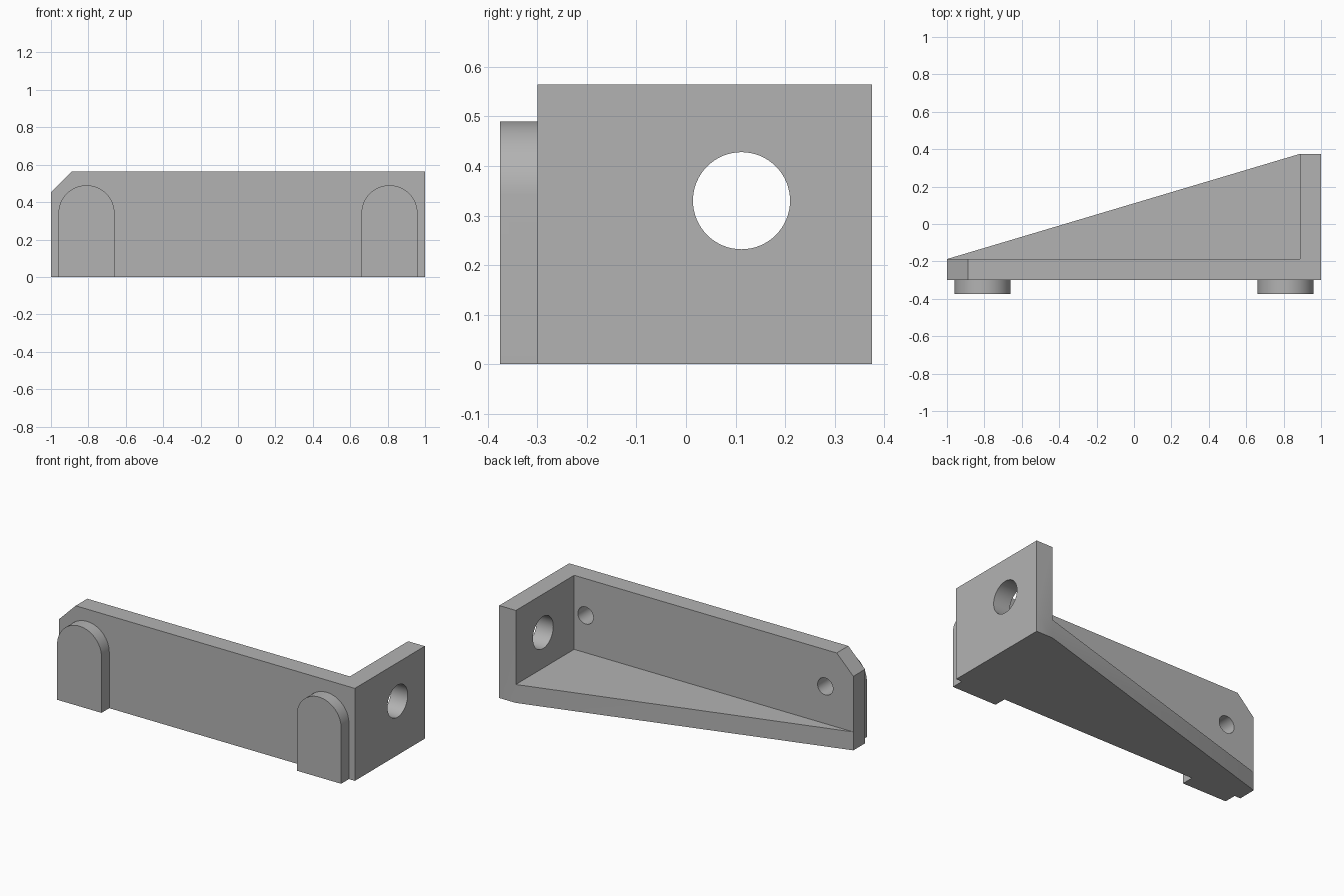
import bpy
import bmesh
import math
from mathutils import Vector

default = bpy.data.objects.get("Cube")
if default:
    bpy.data.objects.remove(default, do_unlink=True)

grey = bpy.data.materials.new("plain grey")
grey.use_nodes = True
GREY = (0.45, 0.45, 0.45, 1)
grey.diffuse_color = GREY
grey.node_tree.nodes["Principled BSDF"].inputs["Base Color"].default_value = GREY

# Main dimensions
FRONT, BACK = -0.30, 0.375
WALL = 0.1125
HEIGHT = 0.565
INNER_Y, INNER_X = FRONT + WALL, 1 - WALL
PAD_X, PAD_Z, PAD_R = 0.81, 0.34, 0.15


def prism(name, outline, extrude):
    """Solid made by sweeping a flat outline of 3D points along a vector."""
    bm = bmesh.new()
    face = bm.faces.new([bm.verts.new(p) for p in outline])
    swept = bmesh.ops.extrude_face_region(bm, geom=[face])["geom"]
    verts = [v for v in swept if isinstance(v, bmesh.types.BMVert)]
    bmesh.ops.translate(bm, verts=verts, vec=Vector(extrude))
    bmesh.ops.recalc_face_normals(bm, faces=bm.faces)
    mesh = bpy.data.meshes.new(name)
    bm.to_mesh(mesh)
    bm.free()
    mesh.materials.append(grey)
    obj = bpy.data.objects.new(name, mesh)
    bpy.context.collection.objects.link(obj)
    return obj


def arc(radius, start, end, steps):
    angles = [start + (end - start) * i / steps for i in range(steps + 1)]
    return [(radius * math.cos(a), radius * math.sin(a)) for a in angles]


def circle(radius):
    return arc(radius, 0, math.tau, 64)[:-1]


def combine(target, other, operation):
    """Apply a boolean and remove the helper."""
    mod = target.modifiers.new(operation.lower(), 'BOOLEAN')
    mod.operation, mod.object, mod.solver = operation, other, 'EXACT'
    other.hide_render = True
    bpy.context.view_layer.objects.active = target
    bpy.ops.object.modifier_apply(modifier=mod.name)
    bpy.data.objects.remove(other, do_unlink=True)


# Long front wall with one clipped top corner
wall_profile = [(-1, 0), (1, 0), (1, HEIGHT), (-INNER_X, HEIGHT), (-1, HEIGHT - WALL)]
bracket = prism("bracket_body", [(x, FRONT, z) for x, z in wall_profile], (0, WALL, 0))

# End wall
end_profile = [(FRONT, 0), (BACK, 0), (BACK, HEIGHT), (FRONT, HEIGHT)]
combine(bracket, prism("end_wall", [(1, y, z) for y, z in end_profile], (-WALL, 0, 0)), 'UNION')

# Tapering floor
floor_plan = [(-1, FRONT), (1, FRONT), (1, BACK), (INNER_X, BACK), (-1, INNER_Y)]
combine(bracket, prism("floor", [(x, y, 0) for x, y in floor_plan], (0, 0, WALL)), 'UNION')

# Arched front pads, each with a blind hole from behind
for side in (-1, 1):
    x0 = side * PAD_X
    pad = [(-PAD_R, 0), (PAD_R, 0)] + [(x, z + PAD_Z) for x, z in arc(PAD_R, 0, math.pi, 32)]
    combine(bracket, prism("pad", [(x0 + x, -BACK, z) for x, z in pad], (0, 0.1, 0)), 'UNION')
    hole = [(x0 + x, INNER_Y + 0.02, PAD_Z + z) for x, z in circle(0.052)]
    combine(bracket, prism("pad_hole", hole, (0, -0.17, 0)), 'DIFFERENCE')

# Large through hole in the end wall
hole = [(INNER_X - 0.05, 0.112 + y, 0.33 + z) for y, z in circle(0.098)]
combine(bracket, prism("end_hole", hole, (0.3, 0, 0)), 'DIFFERENCE')

# Smooth curves, sharp edges
bpy.ops.object.select_all(action='DESELECT')
bracket.select_set(True)
bpy.context.view_layer.objects.active = bracket
bpy.ops.object.shade_smooth_by_angle(angle=math.radians(30))
